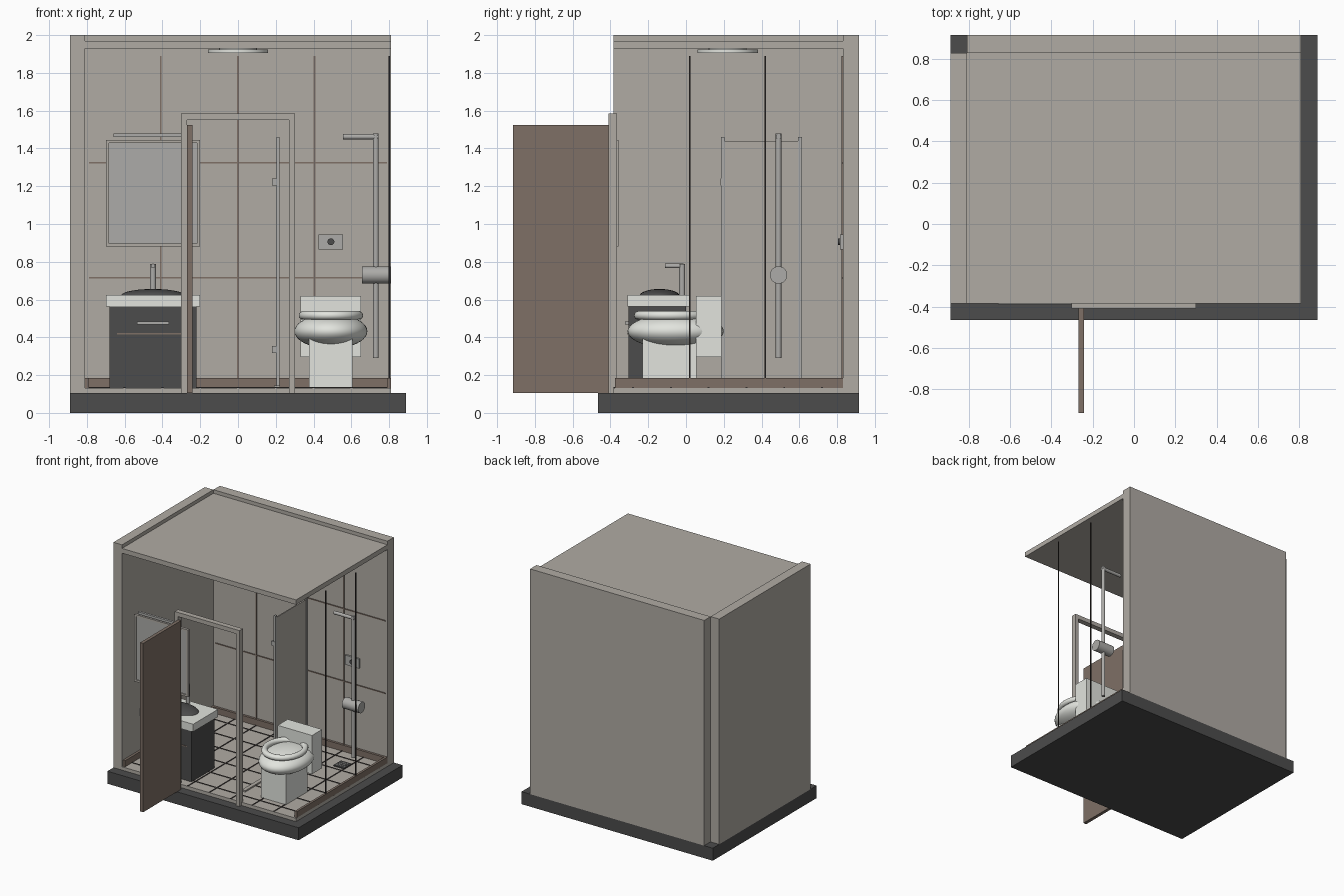
import bpy
from math import pi, radians
from mathutils import Matrix

cube = bpy.data.objects.get("Cube")
if cube:
    bpy.data.objects.remove(cube, do_unlink=True)


def to_linear(c):
    c /= 255
    return c / 12.92 if c < 0.04 else ((c + 0.055) / 1.055) ** 2.4


def material(name, *rgb):
    m = bpy.data.materials.new(name)
    m.use_nodes = True
    col = [to_linear(c) for c in rgb] + [1]
    m.diffuse_color = col
    m.node_tree.nodes["Principled BSDF"].inputs["Base Color"].default_value = col
    return m


WALL = material("warm grey", 176, 171, 164)
DARK = material("charcoal", 76, 76, 76)
WOOD = material("brown wood", 126, 112, 102)
WHITE = material("ceramic white", 226, 228, 222)
METAL = material("brushed metal", 172, 171, 168)
GROUT = material("dark joint", 52, 48, 46)


def finish(name, mat, smooth=False):
    ob = bpy.context.object
    ob.name = name
    ob.data.materials.append(mat)
    if smooth:
        bpy.ops.object.shade_smooth_by_angle(angle=radians(40))
    return ob


def box(name, mat, x, y, z):
    """Box from (min, max) ranges on each axis."""
    bpy.ops.mesh.primitive_cube_add(size=1)
    ob = finish(name, mat)
    centre = Matrix.Translation([sum(r) / 2 for r in (x, y, z)])
    size = Matrix.Diagonal([r[1] - r[0] for r in (x, y, z)] + [1])
    ob.data.transform(centre @ size)
    return ob


def around(c, half):
    return (c - half, c + half)


def cylinder(name, mat, centre, radius, length, axis="z"):
    turn = {"x": (0, pi / 2, 0), "y": (pi / 2, 0, 0), "z": (0, 0, 0)}[axis]
    bpy.ops.mesh.primitive_cylinder_add(vertices=32, radius=radius, depth=length,
                                        location=centre, rotation=turn)
    return finish(name, mat, True)


def ellipsoid(name, mat, centre, radii):
    bpy.ops.mesh.primitive_uv_sphere_add(segments=40, ring_count=20, location=centre)
    ob = finish(name, mat, True)
    ob.data.transform(Matrix.Diagonal([*radii, 1]))
    return ob


# Room shell: slab, floor, two walls and ceiling
INX, INY = (-0.81, 0.81), (-0.385, 0.83)
box("base_slab", DARK, (-0.89, 0.89), (-0.465, 0.915), (0, 0.105))
box("floor", WALL, INX, INY, (0.105, 0.133))
box("back_wall", WALL, INX, (0.83, 0.915), (0.105, 2))
box("left_wall", WALL, (-0.89, -0.81), INY, (0.105, 2))
box("ceiling", WALL, INX, INY, (1.93, 1.97))

# Floor tile joints
for i in range(-3, 4):
    box("floor_joint_long", GROUT, around(i * 0.2, 0.005), INY, (0.13, 0.136))
for i in range(6):
    box("floor_joint_cross", GROUT, INX, around(-0.28 + i * 0.2, 0.005), (0.13, 0.136))

# Wall panel joints
for x in (-0.41, 0, 0.405):
    box("back_joint", WOOD, around(x, 0.004), (0.824, 0.832), (0.18, 1.89))
for z in (0.715, 1.325):
    box("back_joint_level", WOOD, (-0.79, 0.79), (0.824, 0.832), around(z, 0.004))
for y in (0.02, 0.42):
    box("right_joint", GROUT, (0.798, 0.806), around(y, 0.004), (0.18, 1.89))

# Skirting boards
SK = (0.133, 0.185)
box("back_skirting", WOOD, INX, (0.81, 0.83), SK)
box("left_skirting", WOOD, (-0.81, -0.79), (-0.375, 0.82), SK)
box("right_skirting", WOOD, (0.79, 0.81), (-0.375, 0.82), SK)

# Door frame and open door
for x in (-0.287, 0.285):
    box("door_jamb", WALL, around(x, 0.016), (-0.41, -0.365), (0.105, 1.585))
box("door_head", WALL, (-0.303, 0.301), (-0.41, -0.365), (1.55, 1.585))
box("door_leaf", WOOD, (-0.27, -0.242), (-0.915, -0.41), (0.105, 1.525))

# Mirror with frame and light bar
MX, MZ, MY = (-0.70, -0.20), (0.88, 1.445), (-0.38, -0.358)
box("mirror_plate", METAL, (-0.695, -0.205), (-0.372, -0.364), (0.885, 1.44))
for x in (MX[0], MX[1] - 0.016):
    box("mirror_side", WALL, (x, x + 0.016), MY, MZ)
for z in (MZ[0], MZ[1] - 0.016):
    box("mirror_rail", WALL, MX, MY, (z, z + 0.016))
box("mirror_light", METAL, (-0.66, -0.30), (-0.39, -0.37), (1.46, 1.48))

# Vanity cabinet, counter, basin and tap
box("vanity_cabinet", DARK, (-0.68, -0.22), (-0.305, 0), (0.133, 0.565))
box("vanity_counter", WHITE, (-0.70, -0.20), (-0.31, 0.02), (0.562, 0.625))
box("drawer_line", WOOD, (-0.64, -0.26), (-0.309, -0.304), around(0.42, 0.004))
box("drawer_handle", METAL, (-0.535, -0.365), (-0.322, -0.304), around(0.476, 0.007))
ellipsoid("basin", DARK, (-0.45, -0.14, 0.62), (0.17, 0.105, 0.036))
cylinder("tap_post", METAL, (-0.45, -0.02, 0.705), 0.016, 0.165)
cylinder("tap_spout", METAL, (-0.45, -0.062, 0.778), 0.012, 0.1, "y")

# Toilet
TX = 0.492
box("toilet_pedestal", WHITE, around(TX, 0.115), (-0.23, 0.055), (0.133, 0.40))
ellipsoid("toilet_bowl", WHITE, (TX, -0.055, 0.432), (0.193, 0.255, 0.092))
bpy.ops.mesh.primitive_torus_add(major_radius=1, minor_radius=0.15, major_segments=48,
                                 minor_segments=14, location=(TX, -0.08, 0.516))
seat = finish("toilet_seat", WHITE, True)
seat.data.transform(Matrix.Diagonal((0.148, 0.17, 0.155, 1)))
box("toilet_cistern", WHITE, around(TX, 0.16), (0.053, 0.187), (0.295, 0.62))

# Shower screen with posts, clips and sill
box("screen_panel", WALL, (0.208, 0.217), (0.19, 0.61), (0.133, 1.44))
for y in (0.195, 0.603):
    box("screen_post", METAL, (0.203, 0.221), around(y, 0.01), (0.133, 1.46))
for z in (0.335, 1.222):
    box("screen_clip", METAL, (0.18, 0.221), around(0.195, 0.012), around(z, 0.018))
box("shower_sill", WALL, (0.19, 0.222), (-0.22, 0.61), (0.13, 0.145))

# Shower column, arm and mixer
cylinder("shower_column", METAL, (0.73, 0.49, 0.885), 0.015, 1.19)
cylinder("shower_arm", METAL, (0.65, 0.49, 1.462), 0.014, 0.19, "x")
cylinder("shower_mixer", METAL, (0.732, 0.49, 0.73), 0.046, 0.152, "x")

# Floor drain
box("drain", DARK, around(0.553, 0.05), around(0.6, 0.05), (0.13, 0.142))
for i in (-1, 0, 1):
    box("drain_slot", METAL, around(0.553, 0.035), around(0.6 + i * 0.025, 0.003), (0.14, 0.144))

# Flush plate and button
box("flush_plate", METAL, (0.425, 0.555), (0.815, 0.832), (0.865, 0.945))
cylinder("flush_button", DARK, (0.492, 0.815, 0.906), 0.018, 0.02, "y")

# Ceiling lamp
cylinder("ceiling_lamp", WHITE, (0, 0.22, 1.914), 0.16, 0.02)
cylinder("lamp_mount", WHITE, (0, 0.22, 1.926), 0.1, 0.012)
